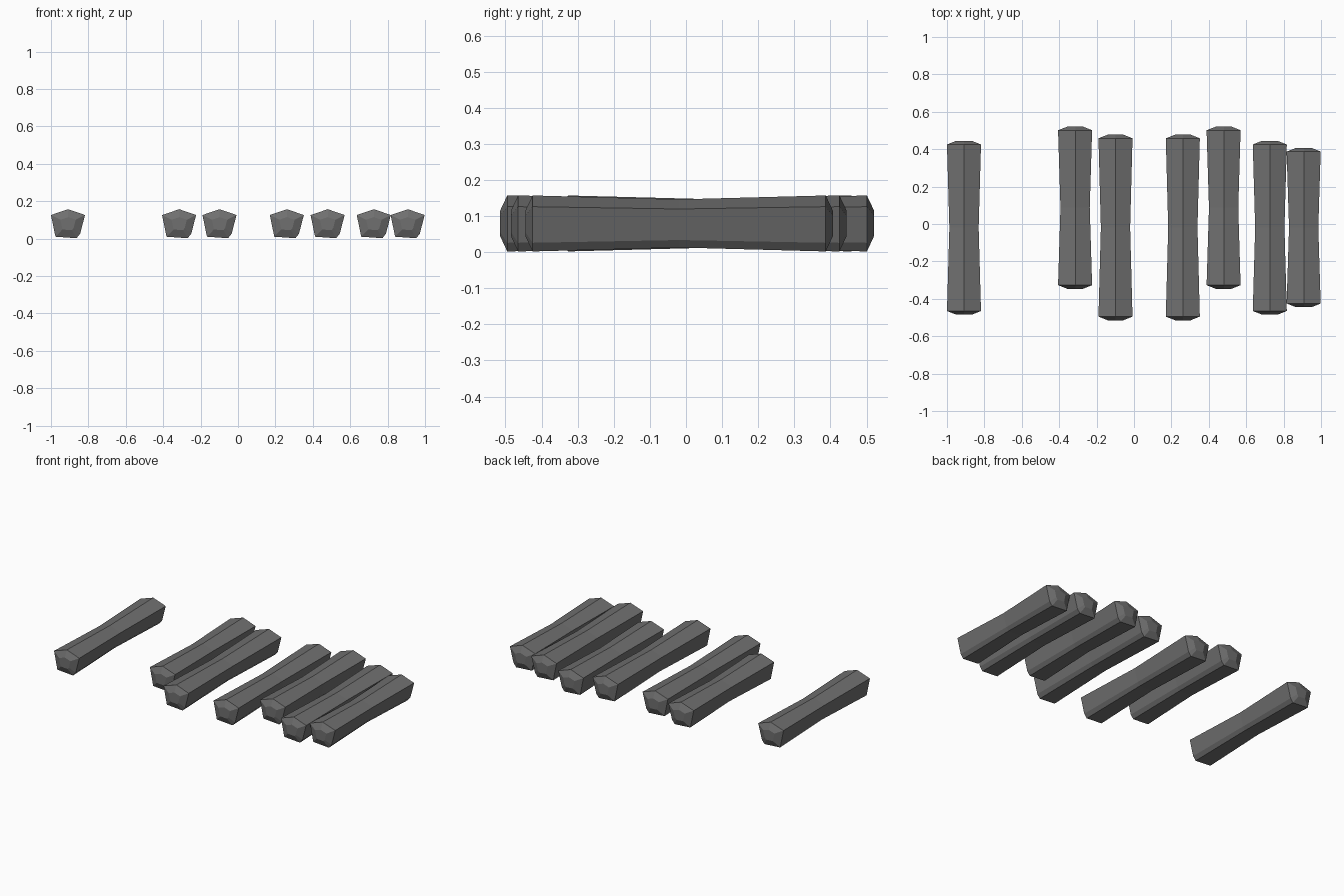
import bpy
import bmesh

cube = bpy.data.objects.get("Cube")
if cube:
    bpy.data.objects.remove(cube, do_unlink=True)

# Single charcoal grey for every log
GREY = (0.16, 0.16, 0.16, 1)
mat = bpy.data.materials.new("charcoal_grey")
mat.use_nodes = True
mat.diffuse_color = GREY
mat.node_tree.nodes["Principled BSDF"].inputs["Base Color"].default_value = GREY

# Five-sided cross-section (x, z) with one chipped lower corner
MID_Z = 0.08
SECTION = [(0, 0.157), (-0.092, 0.126), (-0.068, 0.01), (0.045, 0.002),
           (0.064, 0.026), (0.09, 0.126)]


def make_log(name, x, front, back):
    """Log with a pinched waist and blunt bevelled ends."""
    bm = bmesh.new()
    bevel = 0.02
    stations = [(front, 0.45), (front + bevel, 1), ((front + back) / 2, 0.86),
                (back - bevel, 1), (back, 0.45)]
    rings = []
    for y, s in stations:
        rings.append([bm.verts.new((x + px * s, y, MID_Z + (pz - MID_Z) * s))
                      for px, pz in SECTION])
    count = len(SECTION)
    for a, b in zip(rings, rings[1:]):
        for i in range(count):
            j = (i + 1) % count
            bm.faces.new((a[i], a[j], b[j], b[i]))
    bm.faces.new(rings[0])
    bm.faces.new(rings[-1])
    bmesh.ops.recalc_face_normals(bm, faces=bm.faces)
    mesh = bpy.data.meshes.new(name)
    bm.to_mesh(mesh)
    bm.free()
    mesh.materials.append(mat)
    obj = bpy.data.objects.new(name, mesh)
    bpy.context.collection.objects.link(obj)


# Row of logs: centre x, front end y, back end y
LOGS = [(-0.908, -0.485, 0.445), (-0.314, -0.347, 0.521),
        (-0.098, -0.515, 0.478), (0.262, -0.515, 0.478),
        (0.48, -0.347, 0.521), (0.727, -0.485, 0.445),
        (0.908, -0.445, 0.407)]
for n, (x, front, back) in enumerate(LOGS, 1):
    make_log(f"log_{n}", x, front, back)
